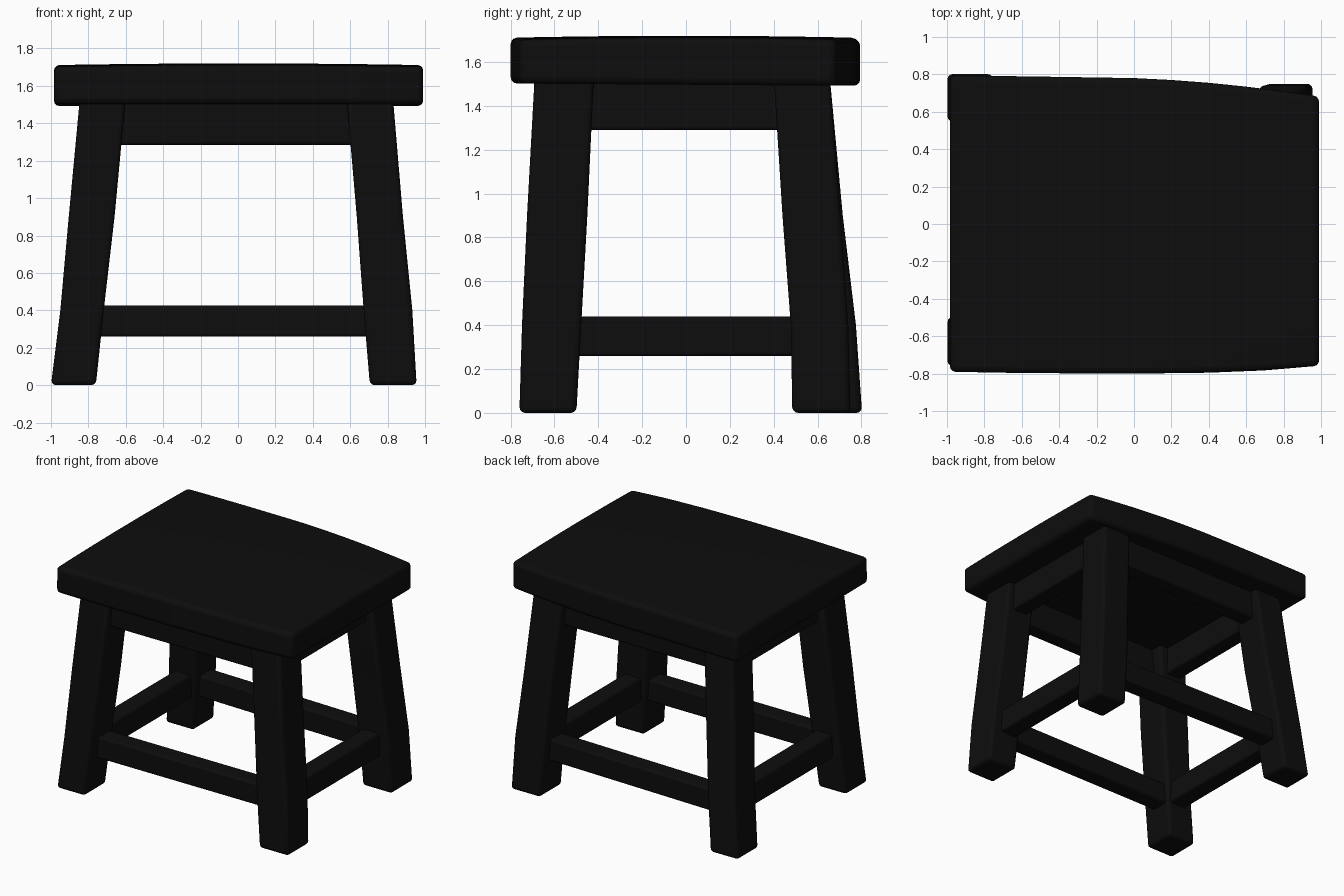
import bpy, bmesh
from mathutils import Vector

if "Cube" in bpy.data.objects:
    bpy.data.objects.remove(bpy.data.objects["Cube"])

black = bpy.data.materials.new("black_wood")
black.diffuse_color = (0.004, 0.004, 0.004, 1)
black.use_nodes = True
black.node_tree.nodes["Principled BSDF"].inputs["Base Color"].default_value = black.diffuse_color


def finish(bm, name, bevel):
    bmesh.ops.recalc_face_normals(bm, faces=bm.faces)
    mesh = bpy.data.meshes.new(name)
    bm.to_mesh(mesh)
    bm.free()
    obj = bpy.data.objects.new(name, mesh)
    bpy.context.collection.objects.link(obj)
    mesh.materials.append(black)
    mod = obj.modifiers.new("soft_edges", 'BEVEL')
    mod.width = bevel
    mod.segments = 3
    mod.limit_method = 'ANGLE'
    mod.angle_limit = 0.8
    bpy.context.view_layer.objects.active = obj
    obj.select_set(True)
    bpy.ops.object.shade_smooth_by_angle()
    obj.select_set(False)
    return obj


def loft(name, sections, bevel):
    """Solid through rings of four corner points."""
    bm = bmesh.new()
    rings = [[bm.verts.new(p) for p in s] for s in sections]
    for a, b in zip(rings, rings[1:]):
        for i in range(4):
            j = (i + 1) % 4
            bm.faces.new((a[i], a[j], b[j], b[i]))
    bm.faces.new(rings[0][::-1])
    bm.faces.new(rings[-1])
    return finish(bm, name, bevel)


def lerp_table(table, t):
    for (a, va), (b, vb) in zip(table, table[1:]):
        if t <= b:
            return va + (vb - va) * (t - a) / (b - a)
    return table[-1][1]


# Seat: slightly domed board with uneven front and back edges
BACK = [(-1, .795), (-.5, .788), (0, .78), (.2, .77), (.4, .755), (.6, .735), (.8, .71), (1, .683)]
FRONT = [(-1, -.79), (-.6, -.797), (0, -.8), (.4, -.795), (.7, -.783), (1, -.758)]
bm = bmesh.new()
bmesh.ops.create_grid(bm, x_segments=20, y_segments=12, size=1)
ext = bmesh.ops.extrude_face_region(bm, geom=bm.faces[:])
top = {v for v in ext["geom"] if isinstance(v, bmesh.types.BMVert)}
for v in bm.verts:
    u, w = v.co.x, v.co.y
    lo, hi = lerp_table(FRONT, u), lerp_table(BACK, u)
    z = 1.72 - .009 * u * u - .009 * w * w if v in top else 1.497 - .005 * w
    v.co = Vector((.003 + .987 * u, lo + (hi - lo) * (w + 1) / 2, z))
finish(bm, "seat", .03)

# Splayed legs: outer and inner edges at four heights
Z = [0, .4, .9, 1.54]
LEFT = ([-1.0, -.95, -.905, -.845], [-.76, -.718, -.66, -.60])
RIGHT = ([.955, .932, .882, .828], [.705, .672, .635, .58])
FRONT_Y = ([-.76, -.748, -.725, -.69], [-.50, -.478, -.45, -.42])
BACK_LEFT_Y = ([.803, .775, .715, .655], [.55, .51, .455, .40])
BACK_RIGHT_Y = ([.75, .74, .705, .655], [.485, .478, .44, .40])
legs = {
    "front_left_leg": (LEFT, FRONT_Y), "front_right_leg": (RIGHT, FRONT_Y),
    "back_left_leg": (LEFT, BACK_LEFT_Y), "back_right_leg": (RIGHT, BACK_RIGHT_Y),
}
for name, (xs, ys) in legs.items():
    loft(name, [[(xs[0][i], ys[0][i], z), (xs[1][i], ys[0][i], z),
                 (xs[1][i], ys[1][i], z), (xs[0][i], ys[1][i], z)]
                for i, z in enumerate(Z)], .025)


def rail(name, a, b, width, z0, z1):
    """Straight rail between two ground points."""
    a, b = Vector((*a, 0)), Vector((*b, 0))
    d = (b - a).normalized()
    side = Vector((-d.y, d.x, 0)) * width / 2
    loft(name, [[p + s + Vector((0, 0, z)) for s, z in
                 ((side, z0), (side, z1), (-side, z1), (-side, z0))] for p in (a, b)], .015)


# Aprons under the seat
rail("front_apron", (-.70, -.58), (.68, -.58), .13, 1.285, 1.53)
rail("back_apron", (-.70, .54), (.68, .54), .13, 1.285, 1.53)
rail("left_apron", (-.74, -.52), (-.74, .50), .13, 1.29, 1.53)
rail("right_apron", (.72, -.52), (.72, .50), .13, 1.29, 1.53)

# Stretchers near the feet
rail("front_stretcher", (-.80, -.585), (.76, -.585), .14, .26, .425)
rail("back_stretcher", (-.80, .64), (.76, .60), .14, .26, .425)
rail("left_stretcher", (-.825, -.56), (-.825, .60), .14, .26, .44)
rail("right_stretcher", (.785, -.56), (.785, .58), .14, .26, .44)
